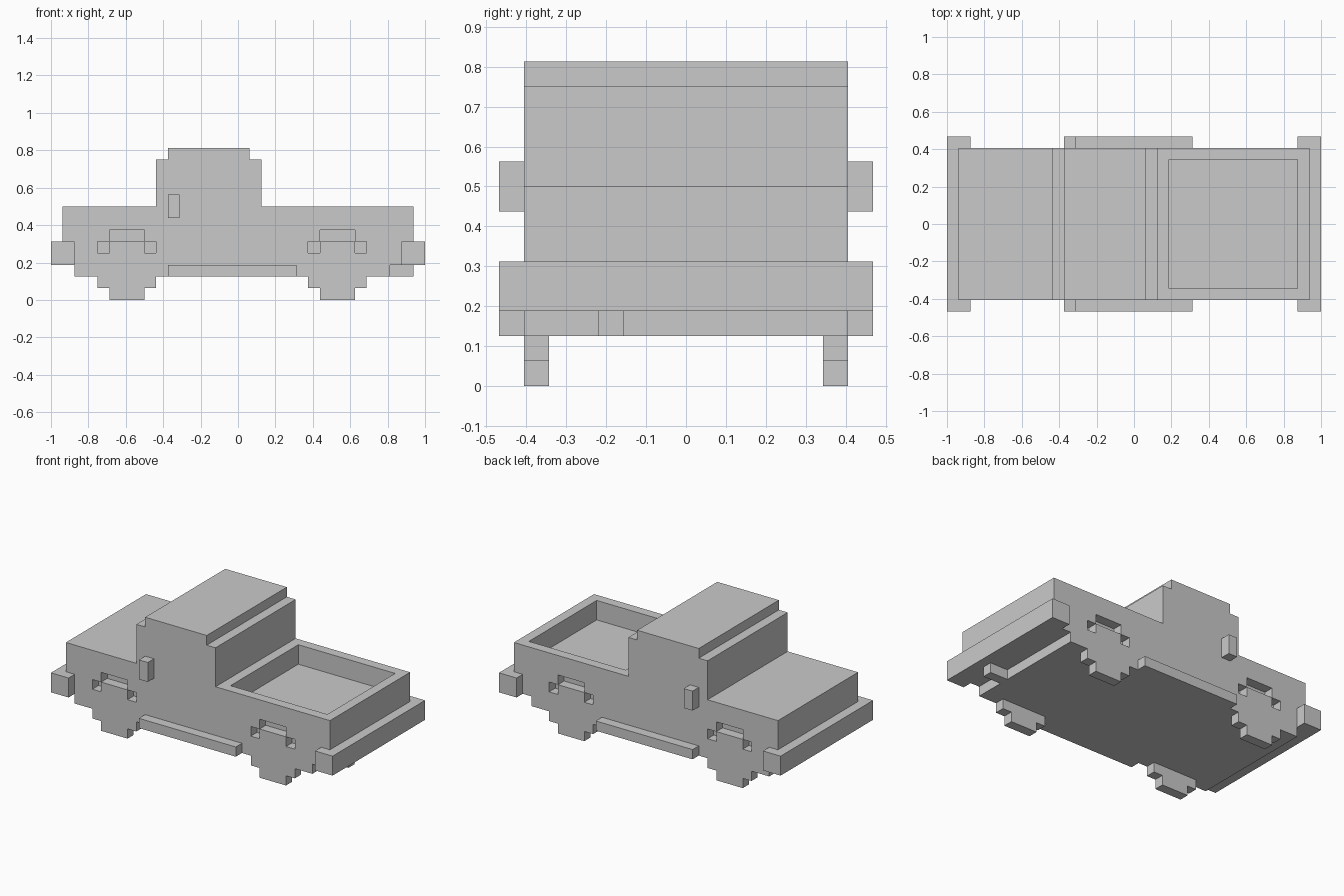
import bpy
import bmesh

U = 1 / 16  # size of one block

cube = bpy.data.objects.get("Cube")
if cube:
    bpy.data.objects.remove(cube, do_unlink=True)

grey = bpy.data.materials.new("light grey")
grey.use_nodes = True
colour = (0.59, 0.59, 0.59, 1)
grey.diffuse_color = colour
grey.node_tree.nodes["Principled BSDF"].inputs["Base Color"].default_value = colour


def prism(name, profile, y0, y1):
    """Extrude an x-z profile, given in blocks, from y0 to y1."""
    bm = bmesh.new()
    face = bm.faces.new([bm.verts.new((x * U, y0 * U, z * U)) for x, z in profile])
    side = bmesh.ops.extrude_face_region(bm, geom=[face])["geom"]
    verts = [g for g in side if isinstance(g, bmesh.types.BMVert)]
    bmesh.ops.translate(bm, verts=verts, vec=(0, (y1 - y0) * U, 0))
    bmesh.ops.recalc_face_normals(bm, faces=bm.faces)
    mesh = bpy.data.meshes.new(name)
    bm.to_mesh(mesh)
    bm.free()
    mesh.materials.append(grey)
    obj = bpy.data.objects.new(name, mesh)
    bpy.context.collection.objects.link(obj)
    return obj


def box(name, x0, x1, y0, y1, z0, z1):
    return prism(name, [(x0, z0), (x1, z0), (x1, z1), (x0, z1)], y0, y1)


def cut(target, cutter):
    cutter.hide_render = True
    mod = target.modifiers.new("cut", "BOOLEAN")
    mod.operation = "DIFFERENCE"
    mod.solver = "EXACT"
    mod.object = cutter
    bpy.context.view_layer.objects.active = target
    bpy.ops.object.modifier_apply(modifier=mod.name)
    bpy.data.objects.remove(cutter, do_unlink=True)


# Body with hood, stepped cab and cargo bed
body = prism("body", [
    (-14, 2), (13, 2), (13, 3), (15, 3), (15, 8), (2, 8), (2, 12), (1, 12),
    (1, 13), (-6, 13), (-6, 12), (-7, 12), (-7, 8), (-15, 8), (-15, 3), (-14, 3),
], -6.5, 6.5)
cut(body, box("bed_cutter", 3, 14, -5.5, 5.5, 6, 9))

# Wheels in stepped wheel wells, side steps and mirrors
for side, s in (("right", -1), ("left", 1)):
    inner, rim, outer = 5.5 * s, 6.5 * s, 7.5 * s
    for end, cx in (("front", -9.5), ("rear", 8.5)):
        a, b, c, d = cx - 2.5, cx - 1.5, cx + 1.5, cx + 2.5
        well = [(a, 1), (d, 1), (d, 5), (c, 5), (c, 6), (b, 6), (b, 5), (a, 5)]
        cut(body, prism("well_cutter", well, inner, outer))
        wheel = [(b, 0), (c, 0), (c, 1), (d, 1), (d, 4), (c, 4),
                 (c, 5), (b, 5), (b, 4), (a, 4), (a, 1), (b, 1)]
        prism(f"{end}_{side}_wheel", wheel, inner, rim)
    box(f"{side}_side_step", -6, 5, rim, outer, 2, 3)
    box(f"{side}_mirror", -6, -5, rim, outer, 7, 9)

# Bumpers wrapping round the corners
for end, s in (("front", -1), ("rear", 1)):
    box(f"{end}_bumper", 15 * s, 16 * s, -7.5, 7.5, 3, 5)
    for side, t in (("right", -1), ("left", 1)):
        box(f"{end}_{side}_bumper_end", 14 * s, 15 * s, 6.5 * t, 7.5 * t, 3, 5)

# Exhaust under the tail
box("exhaust", 13, 15, -3.5, -2.5, 2, 3)
